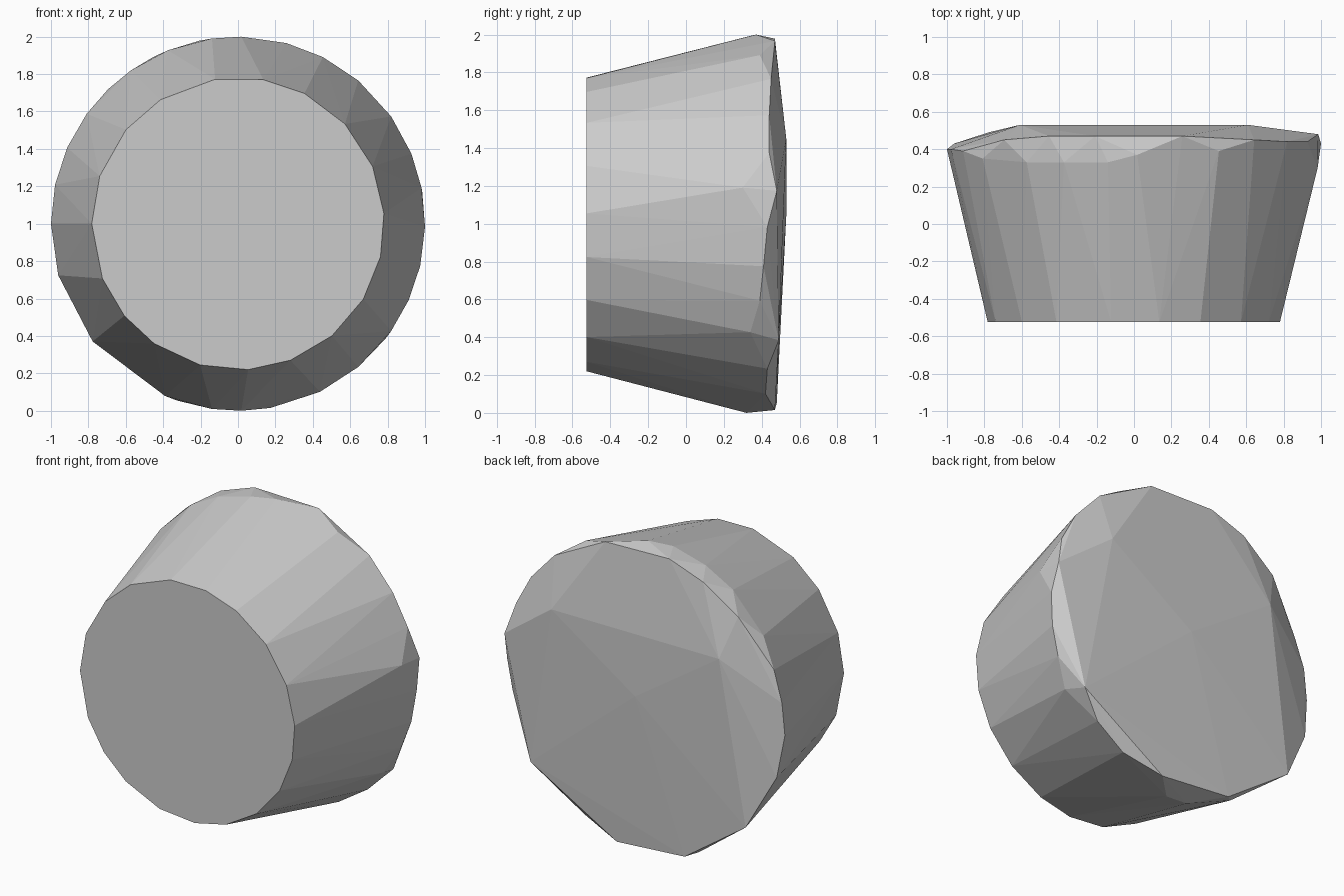
import bpy
import bmesh
from math import cos, sin, radians

RADIUS = 1.0
FRONT_RADIUS = 0.782
FRONT_DEPTH = -0.525
BACK_DEPTH = 0.53


def ring_point(angle, radius, depth):
    """Point on a circle around the front-to-back axis, which sits one radius high."""
    a = radians(angle)
    return (radius * cos(a), depth, RADIUS + radius * sin(a))


def make_material(name, colour):
    material = bpy.data.materials.new(name)
    material.use_nodes = True
    material.diffuse_color = colour
    material.node_tree.nodes["Principled BSDF"].inputs["Base Color"].default_value = colour
    return material


def convex_object(name, points, material):
    """Wrap the points in a faceted solid."""
    mesh = bpy.data.meshes.new(name)
    bm = bmesh.new()
    for point in points:
        bm.verts.new(point)
    bmesh.ops.convex_hull(bm, input=bm.verts[:])
    loose = [v for v in bm.verts if not v.link_faces]
    bmesh.ops.delete(bm, geom=loose, context="VERTS")
    bmesh.ops.recalc_face_normals(bm, faces=bm.faces[:])
    bm.to_mesh(mesh)
    bm.free()
    mesh.materials.append(material)
    body = bpy.data.objects.new(name, mesh)
    bpy.context.collection.objects.link(body)
    return body


default_cube = bpy.data.objects.get("Cube")
if default_cube:
    bpy.data.objects.remove(default_cube, do_unlink=True)

# Small flat front, given by the angles of its corners
front_angles = [99, 80, 63, 43, 23, 4, -13, -31, -50, -69, -86,
                -105, -125, -141, -158, 180, 161, 140, 122]
points = [ring_point(a, FRONT_RADIUS, FRONT_DEPTH) for a in front_angles]

# Wide uneven rim: angle of each corner and its depth in hundredths
rim = [(89, 37), (75, 47), (63, 39), (50, 45), (35, 44), (22, 44),
       (11, 30), (10, 48), (-1, 43), (-13, 41), (-24, 39), (-35, 34),
       (-38, 49), (-50, 43), (-64, 42), (-80, 47), (-89, 32), (-98, 32),
       (-109, 48), (-113, 42), (-141, 49), (-164, 43), (180, 40),
       (168, 40), (156, 39), (144, 35), (134, 45), (125, 33),
       (117, 47), (112, 33), (102, 47), (98, 33)]
points += [ring_point(a, RADIUS, depth / 100) for a, depth in rim]

# Shallow faceted back: two upper corners and the middle
points += [(side * 0.61, BACK_DEPTH, 1.45) for side in (-1, 1)]
points.append((0, BACK_DEPTH, 1.04))

grey = make_material("plain grey", (0.6, 0.6, 0.6, 1))
convex_object("tapered_body", points, grey)
